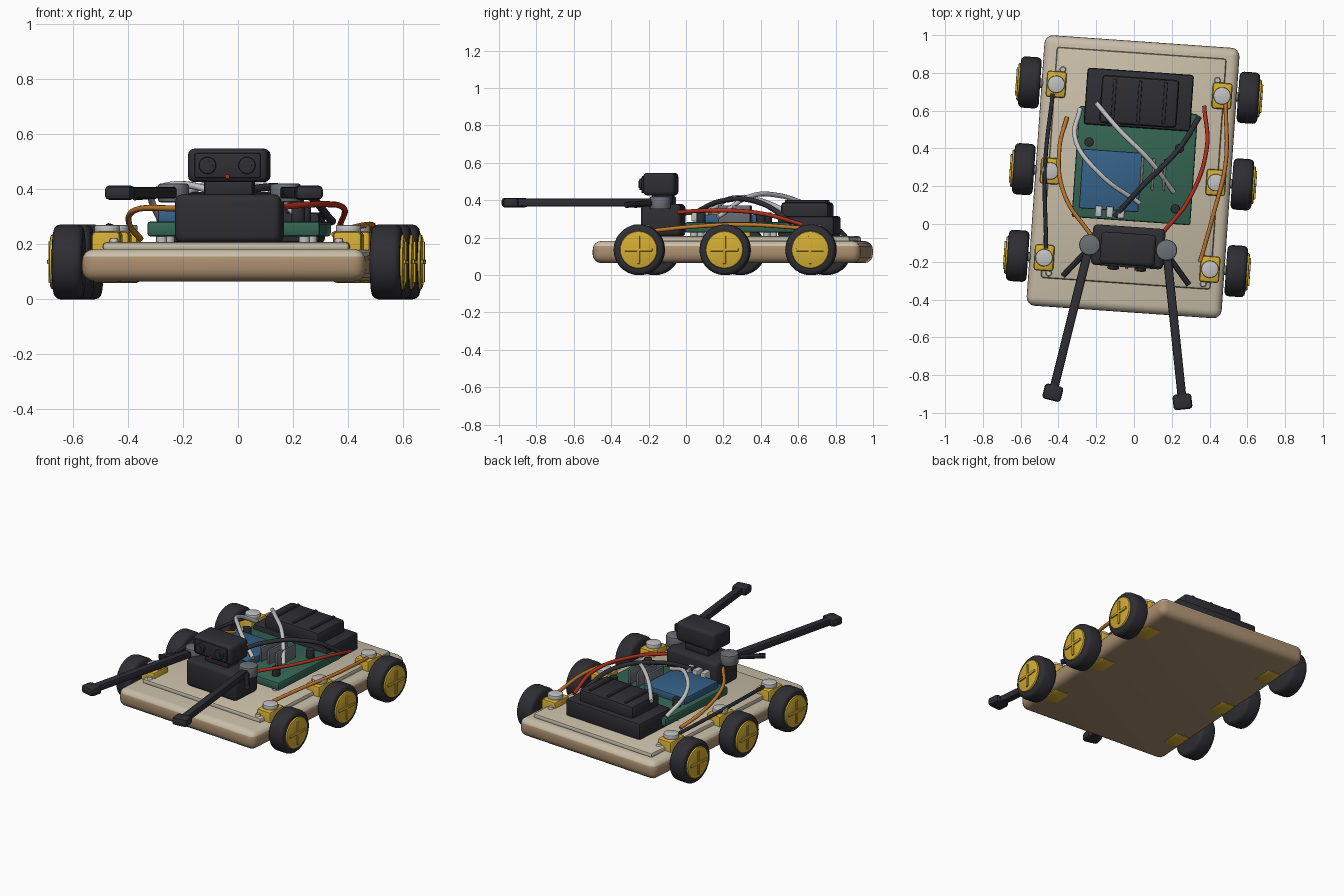
import bpy, bmesh, math
from mathutils import Matrix, Vector

if "Cube" in bpy.data.objects:
    bpy.data.objects.remove(bpy.data.objects["Cube"])

# The rover sits slightly turned: parts are built straight, then placed by TURN
TURN = Matrix.Translation((-0.005, 0.25, 0)) @ Matrix.Rotation(math.radians(-4), 4, 'Z')


def material(name, *rgb):
    m = bpy.data.materials.new(name)
    m.diffuse_color = (*rgb, 1)
    m.use_nodes = True
    m.node_tree.nodes["Principled BSDF"].inputs["Base Color"].default_value = m.diffuse_color
    return m


DARK = material("charcoal", 0.027, 0.027, 0.034)
YELLOW = material("yellow", 0.66, 0.42, 0.035)
CREAM = material("cream", 0.58, 0.51, 0.39)
TAN = material("tan", 0.40, 0.27, 0.16)
GREEN = material("board green", 0.035, 0.13, 0.087)
BLUE = material("module blue", 0.036, 0.12, 0.25)
SILVER = material("silver", 0.54, 0.54, 0.55)
GREY = material("steel grey", 0.15, 0.16, 0.18)
RED = material("red", 0.45, 0.03, 0.015)
ORANGE = material("orange", 0.55, 0.19, 0.025)


def finish(name, bm, mat, matrix, bevel=0.0, segments=2):
    """Bevel sharp edges, smooth and place a part."""
    if bevel:
        edges = [e for e in bm.edges if e.calc_face_angle(0) > 0.7]
        bmesh.ops.bevel(bm, geom=edges, offset=bevel, segments=segments,
                        profile=0.5, affect='EDGES', clamp_overlap=True)
    bmesh.ops.recalc_face_normals(bm, faces=bm.faces)
    me = bpy.data.meshes.new(name)
    bm.to_mesh(me)
    bm.free()
    me.materials.append(mat)
    me.shade_smooth()
    me.set_sharp_from_angle(angle=math.radians(35))
    ob = bpy.data.objects.new(name, me)
    ob.matrix_world = TURN @ matrix
    bpy.context.collection.objects.link(ob)
    return ob


def box(name, loc, size, mat, bevel=0.0, segments=2, rot=0.0):
    bm = bmesh.new()
    bmesh.ops.create_cube(bm, size=1)
    bmesh.ops.scale(bm, vec=size, verts=bm.verts)
    return finish(name, bm, mat, Matrix.Translation(loc) @ Matrix.Rotation(rot, 4, 'Z'),
                  bevel, segments)


def rod(name, a, b, r1, mat, r2=None, sides=20, bevel=0.0, segments=2):
    a, b = Vector(a), Vector(b)
    bm = bmesh.new()
    bmesh.ops.create_cone(bm, cap_ends=True, segments=sides, radius1=r1,
                          radius2=r1 if r2 is None else r2, depth=(b - a).length)
    rot = (b - a).to_track_quat('Z', 'Y').to_matrix().to_4x4()
    return finish(name, bm, mat, Matrix.Translation((a + b) / 2) @ rot, bevel, segments)


def wire(name, points, mat, radius=0.011):
    cu = bpy.data.curves.new(name, 'CURVE')
    cu.dimensions = '3D'
    cu.bevel_depth = radius
    cu.bevel_resolution = 2
    cu.resolution_u = 8
    cu.use_fill_caps = True
    sp = cu.splines.new('BEZIER')
    sp.bezier_points.add(len(points) - 1)
    for p, co in zip(sp.bezier_points, points):
        p.co = co
        p.handle_left_type = p.handle_right_type = 'AUTO'
    cu.materials.append(mat)
    bpy.context.collection.objects.link(bpy.data.objects.new(name, cu))


# Chassis: cream on upward faces, tan round the sides and below
deck = box("deck", (0, 0, 0.123), (1.035, 1.435, 0.118), CREAM, 0.045, 4)
deck.data.materials.append(TAN)
for f in deck.data.polygons:
    f.material_index = 0 if f.normal.z > 0.3 else 1
box("top_plate", (0, 0.045, 0.19), (0.90, 1.225, 0.036), CREAM, 0.014)
for x in (-0.41, 0.41):
    for y in (-0.54, 0.54):
        rod("plate_screw", (x, y, 0.2), (x, y, 0.22), 0.02, SILVER, 0.013, 12)

# Wheels and gear motors
for s in (-1, 1):
    for y in (-0.46, 0, 0.46):
        z = 0.135
        rod("tyre", (s * 0.525, y, z), (s * 0.635, y, z), 0.136, DARK, sides=28,
            bevel=0.024, segments=3)
        rod("hub", (s * 0.60, y, z), (s * 0.646, y, z), 0.1, YELLOW, sides=28, bevel=0.008)
        box("hub_spoke_upright", (s * 0.647, y, z), (0.014, 0.016, 0.15), YELLOW, 0.003)
        box("hub_spoke_level", (s * 0.647, y, z), (0.014, 0.15, 0.016), YELLOW, 0.003)
        rod("axle", (s * 0.46, y, z), (s * 0.56, y, z), 0.025, GREY, sides=12)
        box("gear_motor", (s * 0.44, y, 0.152), (0.105, 0.14, 0.188), YELLOW, 0.015)
        rod("motor_cap", (s * 0.44, y, 0.24), (s * 0.44, y, 0.27), 0.046, SILVER, bevel=0.006)

# Circuit board and components
box("circuit_board", (0.005, 0.06, 0.255), (0.63, 0.59, 0.055), GREEN, 0.012)
for x in (-0.26, 0.26):
    for y in (-0.19, 0.2):
        rod("standoff", (x, y, 0.2), (x, y, 0.235), 0.02, SILVER, sides=12)
box("controller_module", (-0.117, -0.028, 0.3), (0.315, 0.315, 0.05), BLUE, 0.008)
for x in (0.045, 0.105, 0.165):
    box("heat_sink_fin", (x, 0.02, 0.325), (0.016, 0.17, 0.095), GREY, 0.003)
for x, y in ((-0.245, 0.167), (0.235, 0.167), (0.235, -0.154)):
    rod("capacitor", (x, y, 0.275), (x, y, 0.335), 0.025, DARK, sides=16, bevel=0.005)
for x in (-0.17, -0.11, -0.05):
    box("terminal", (x, -0.195, 0.32), (0.036, 0.058, 0.065), SILVER, 0.005)

# Battery pack
box("battery_tray", (0.002, 0.41, 0.26), (0.565, 0.30, 0.11), DARK, 0.015)
box("battery_pack", (0.005, 0.40, 0.34), (0.41, 0.255, 0.10), DARK, 0.02)
for x in (-0.13, 0.005, 0.14):
    box("battery_ridge", (x, 0.40, 0.391), (0.018, 0.22, 0.018), DARK, 0.004)

# Head tower
box("tower_base", (0, -0.372, 0.293), (0.385, 0.215, 0.175), DARK, 0.025, 3)
box("neck", (0, -0.372, 0.405), (0.18, 0.11, 0.06), DARK, 0.012)
box("head", (0, -0.385, 0.486), (0.292, 0.17, 0.122), DARK, 0.022, 3)
box("face_plate", (0, -0.472, 0.486), (0.24, 0.016, 0.09), DARK, 0.006)
for x in (-0.072, 0.072):
    rod("eye_ring", (x, -0.47, 0.486), (x, -0.495, 0.486), 0.031, DARK, sides=24, bevel=0.004)
    rod("eye_lens", (x, -0.49, 0.486), (x, -0.499, 0.486), 0.018, DARK, sides=16)
rod("indicator_light", (0, -0.475, 0.446), (0, -0.488, 0.446), 0.008, RED, sides=12)

# Arms with shoulder joints, grippers and side stubs
for s in (-1, 1):
    shoulder, hand = Vector((s * 0.204, -0.375, 0.387)), Vector((s * 0.344, -1.17, 0.387))
    d = hand - shoulder
    rod("shoulder_joint", shoulder - Vector((0, 0, 0.035)), shoulder + Vector((0, 0, 0.033)),
        0.056, GREY, bevel=0.008)
    box("arm", (shoulder + hand) / 2, (0.046, d.length, 0.042), DARK, 0.008,
        rot=math.atan2(d.y, d.x) - math.pi / 2)
    box("gripper", hand, (0.10, 0.082, 0.052), DARK, 0.016,
        rot=math.atan2(d.y, d.x) - math.pi / 2)
    rod("side_stub", (s * 0.21, -0.40, 0.385), (s * 0.335, -0.55, 0.375), 0.016, DARK, sides=10)

# Loose wiring
wire("red_wire", [(0.372, 0.624, 0.27), (0.385, 0.4, 0.33), (0.29, 0.13, 0.345),
                  (0.15, -0.05, 0.335)], RED)
wire("black_wire", [(0.345, 0.565, 0.28), (0.24, 0.40, 0.385), (0.03, 0.185, 0.395),
                    (-0.1, 0.04, 0.33)], DARK, 0.014)
wire("white_wire_left", [(-0.285, 0.61, 0.29), (-0.31, 0.45, 0.38), (-0.18, 0.265, 0.415),
                         (0.03, 0.11, 0.33)], SILVER, 0.013)
wire("white_wire_right", [(-0.2, 0.64, 0.38), (-0.08, 0.5, 0.425), (0.08, 0.34, 0.42),
                          (0.21, 0.17, 0.31)], SILVER, 0.013)
wire("orange_wire_left", [(-0.355, 0.565, 0.22), (-0.395, 0.4, 0.27), (-0.37, 0.16, 0.325),
                          (-0.22, -0.07, 0.33)], ORANGE)
wire("orange_wire_right", [(0.485, 0.64, 0.25), (0.485, 0.32, 0.27), (0.42, 0.05, 0.26),
                           (0.35, -0.2, 0.235)], ORANGE)
wire("black_wire_left", [(-0.43, 0.69, 0.25), (-0.47, 0.32, 0.265), (-0.465, -0.13, 0.25)],
     DARK)
